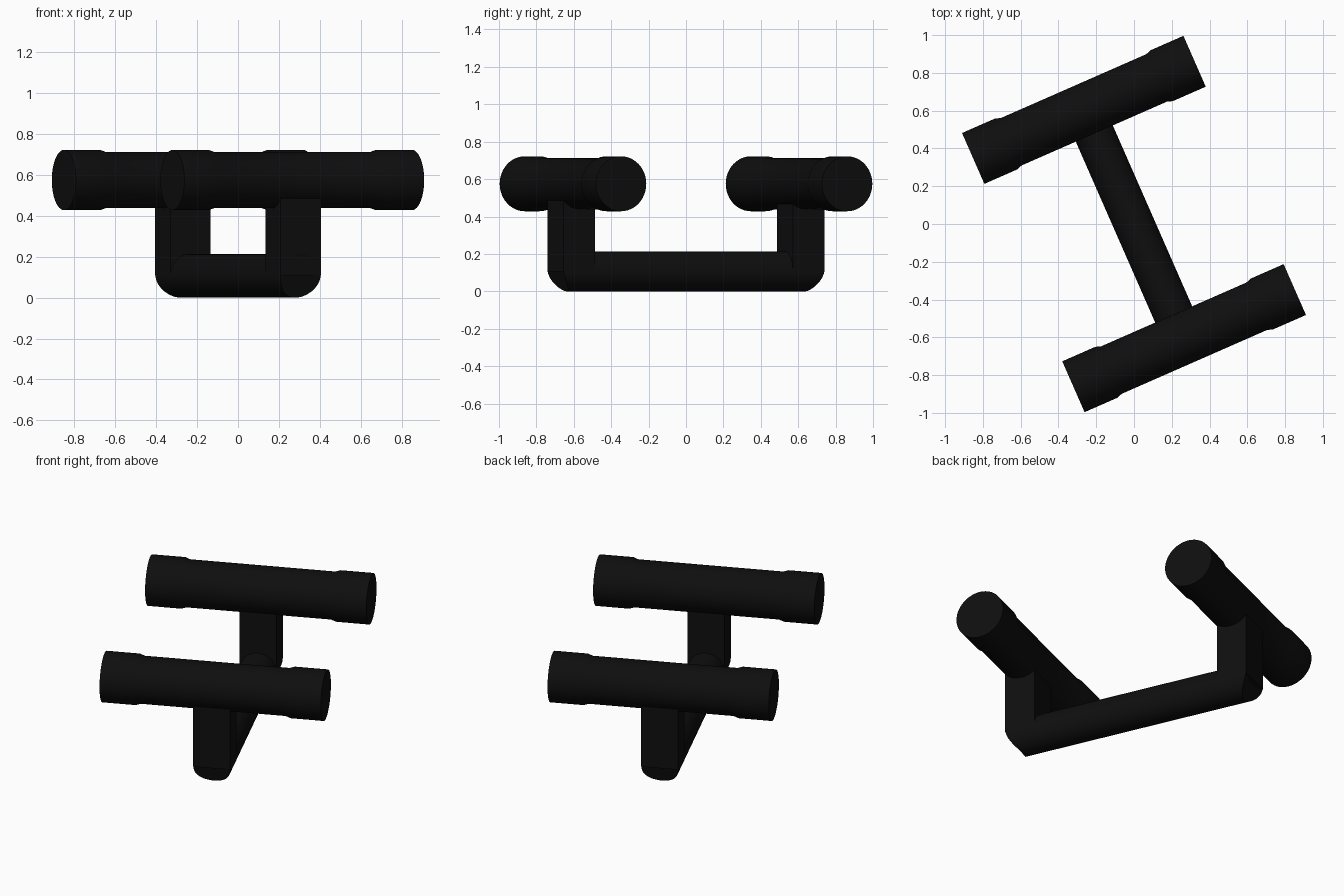
import bpy, bmesh, math
from mathutils import Matrix

if "Cube" in bpy.data.objects:
    bpy.data.objects.remove(bpy.data.objects["Cube"])

SEG = 48
TURN = Matrix.Rotation(math.radians(23.7), 4, 'Z')   # whole stand is turned on the floor

black = bpy.data.materials.new("matte black")
black.diffuse_color = (0.0045, 0.0045, 0.0045, 1)
black.use_nodes = True
black.node_tree.nodes["Principled BSDF"].inputs["Base Color"].default_value = black.diffuse_color


def finish(bm, name):
    bmesh.ops.recalc_face_normals(bm, faces=bm.faces)
    bm.transform(TURN)
    me = bpy.data.meshes.new(name)
    bm.to_mesh(me)
    bm.free()
    me.materials.append(black)
    ob = bpy.data.objects.new(name, me)
    bpy.context.collection.objects.link(ob)
    bpy.ops.object.select_all(action='DESELECT')
    ob.select_set(True)
    bpy.context.view_layer.objects.active = ob
    bpy.ops.object.shade_smooth_by_angle(angle=math.radians(30))
    return ob


def tube(profile, axis, centre):
    """Closed round tube: profile is (position along axis, radius)."""
    bm = bmesh.new()
    rings = []
    for p, r in profile:
        ring = []
        for i in range(SEG):
            a = 2 * math.pi * i / SEG
            c, s = r * math.cos(a), r * math.sin(a)
            co = (p, c, s) if axis == 'X' else (c, p, s)
            ring.append(bm.verts.new([co[k] + centre[k] for k in range(3)]))
        rings.append(ring)
    for a, b in zip(rings, rings[1:]):
        for i in range(SEG):
            j = (i + 1) % SEG
            bm.faces.new((a[i], a[j], b[j], b[i]))
    bm.faces.new(rings[0])
    bm.faces.new(rings[-1])
    return bm


# base bar, its ends rounded back towards the floor
R = 0.107
bm = tube([(-0.763, R), (-0.69, R), (0.69, R), (0.763, R)], 'Y', (0, 0, R))
for v in bm.verts:
    if abs(v.co.y) > 0.75 and v.co.z < 0.13:
        v.co.y -= math.copysign(0.065 * ((0.13 - v.co.z) / 0.13) ** 2, v.co.y)
finish(bm, "base_bar")

# grips with thicker end collars, and the flat-sided posts that carry them
half = [(0.0, 0.137), (0.42, 0.137), (0.45, 0.147), (0.64, 0.147)]
grip_profile = [(-p, r) for p, r in reversed(half)] + half[1:]
for side, label in ((-1, "front"), (1, "back")):
    finish(tube(grip_profile, 'X', (0, side * 0.66, 0.575)), label + "_grip")
    bm = bmesh.new()
    bmesh.ops.create_cube(bm, size=1, matrix=Matrix.Translation((0, side * 0.67, 0.335))
                          @ Matrix.Diagonal((0.214, 0.186, 0.456, 1)))
    finish(bm, label + "_post")
